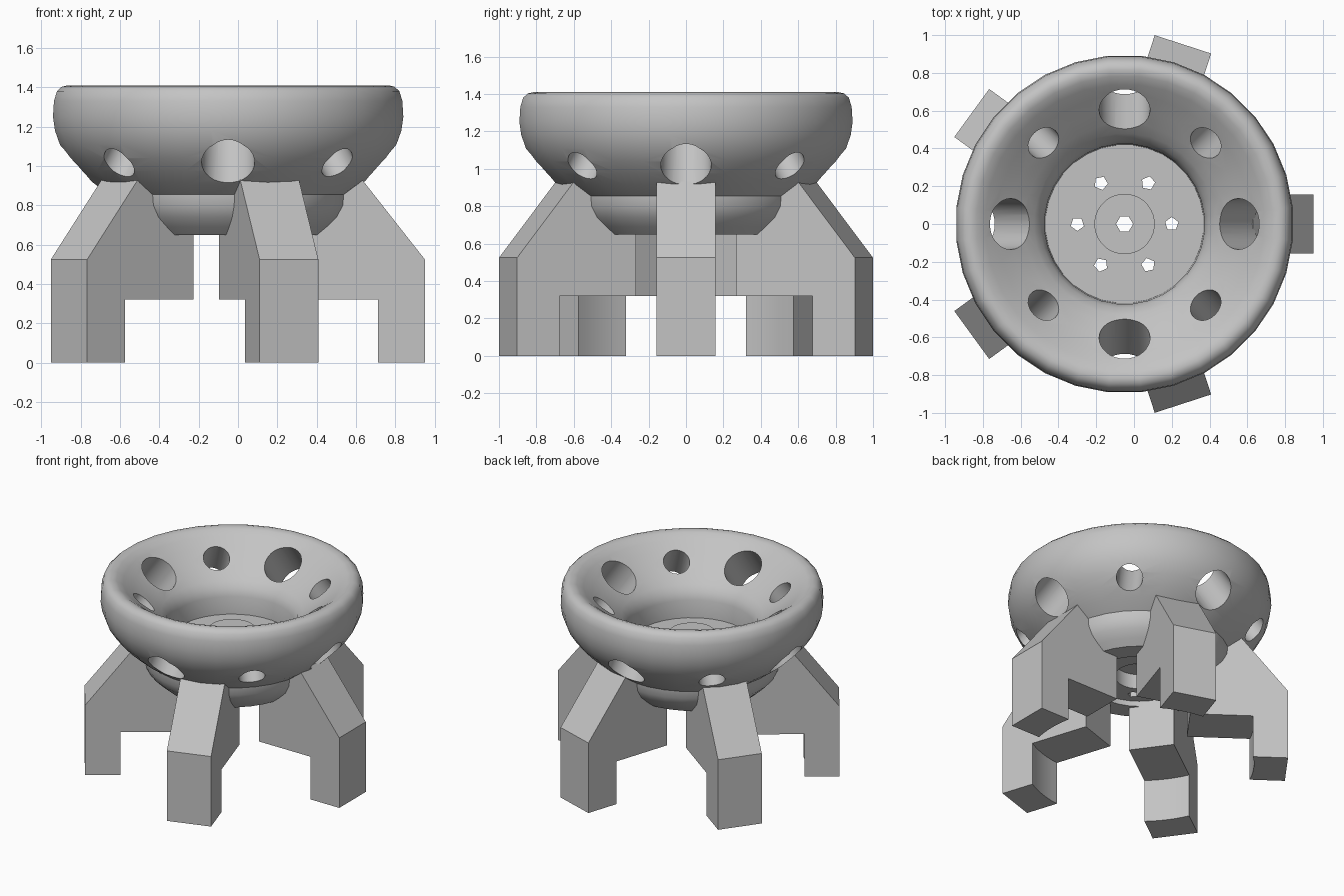
import bpy, bmesh, math
from mathutils import Matrix, Vector

if "Cube" in bpy.data.objects:
    bpy.data.objects.remove(bpy.data.objects["Cube"])

CX = -0.05  # rotation axis of the whole stand

grey = bpy.data.materials.new("plain grey")
grey.use_nodes = True
grey.diffuse_color = (0.55, 0.55, 0.55, 1)
grey.node_tree.nodes["Principled BSDF"].inputs["Base Color"].default_value = (0.55, 0.55, 0.55, 1)


def make_object(name, bm):
    bmesh.ops.recalc_face_normals(bm, faces=bm.faces)
    mesh = bpy.data.meshes.new(name)
    bm.to_mesh(mesh)
    bm.free()
    mesh.materials.append(grey)
    obj = bpy.data.objects.new(name, mesh)
    obj.location.x = CX
    bpy.context.collection.objects.link(obj)
    return obj


def select_only(obj):
    bpy.ops.object.select_all(action='DESELECT')
    bpy.context.view_layer.objects.active = obj
    obj.select_set(True)


def revolve(profile, sides):
    bm = bmesh.new()
    turn = Matrix.Rotation(math.pi / sides, 3, 'Z')
    verts = [bm.verts.new(turn @ Vector((r, 0, z))) for r, z in profile]
    edges = [bm.edges.new(pair) for pair in zip(verts, verts[1:])]
    bmesh.ops.spin(bm, geom=verts + edges, axis=(0, 0, 1), cent=(0, 0, 0),
                   angle=math.tau, steps=sides, use_merge=True)
    bmesh.ops.remove_doubles(bm, verts=bm.verts, dist=0.0005)
    return bm


def add_cylinder(bm, radius, length, sides, matrix):
    bmesh.ops.create_cone(bm, cap_ends=True, segments=sides, radius1=radius,
                          radius2=radius, depth=length, matrix=matrix)


# Bowl: thick rounded rim, sloping inside, stepped floor and hollow underside
bowl_profile = [
    (0, 1.015), (0.16, 1.015), (0.16, 0.93), (0.42, 0.93),
    (0.425, 1.06), (0.445, 1.115), (0.48, 1.155), (0.53, 1.2), (0.605, 1.26),
    (0.68, 1.32), (0.74, 1.37), (0.785, 1.4), (0.82, 1.41), (0.85, 1.403),
    (0.875, 1.38), (0.89, 1.33), (0.895, 1.25), (0.885, 1.18), (0.86, 1.11),
    (0.815, 1.04), (0.755, 0.975), (0.69, 0.915), (0.61, 0.855),
    (0.605, 0.8), (0.575, 0.74), (0.525, 0.69), (0.48, 0.65),
    (0.34, 0.65), (0.34, 0.69), (0.17, 0.69), (0.17, 0.8), (0, 0.8)]
bowl = make_object("bowl", revolve(bowl_profile, 32))

# Slanted vents, alternately large and small
cut = bmesh.new()
for i in range(8):
    place = (Matrix.Rotation(i * math.pi / 4, 4, 'Z')
             @ Matrix.Translation((0.695, 0, 1.14))
             @ Matrix.Rotation(math.radians(-35), 4, 'Y'))
    add_cylinder(cut, 0.09 if i % 2 else 0.135, 0.7, 32, place)

# Drain holes in the floor
add_cylinder(cut, 0.045, 1, 6, Matrix.Translation((0, 0, 0.9)) @ Matrix.Rotation(math.pi / 6, 4, 'Z'))
for i in range(6):
    place = Matrix.Rotation(i * math.pi / 3, 4, 'Z') @ Matrix.Translation((0.25, 0, 0.9))
    add_cylinder(cut, 0.037, 1, 5, place)
cutter = make_object("hole_cutter", cut)
cutter.hide_render = True

# Apply the cut, then drop the helper
boolean = bowl.modifiers.new("holes", 'BOOLEAN')
boolean.operation = 'DIFFERENCE'
boolean.solver = 'EXACT'
boolean.object = cutter
select_only(bowl)
bpy.ops.object.modifier_apply(modifier="holes")
bpy.data.objects.remove(cutter)
bpy.ops.object.shade_smooth_by_angle(angle=math.radians(38))


# Legs: flat sides, with the foot's inner face rounded about the central axis
def leg_section(y):
    foot = math.sqrt(0.777 ** 2 - y * y)
    return [(1, 0), (1, 0.525), (0.68, 0.932), (0.45, 0.932), (0.45, 0.67),
            (0.333, 0.67), (0.333, 0.32), (foot, 0.32), (foot, 0)]


def make_leg(name, angle):
    bm = bmesh.new()
    steps = 6
    rings = []
    for s in range(steps + 1):
        y = 0.157 * (2 * s / steps - 1)
        rings.append([bm.verts.new((x, y, z)) for x, z in leg_section(y)])
    for a, b in zip(rings, rings[1:]):
        for i in range(len(a)):
            j = (i + 1) % len(a)
            bm.faces.new((a[i], a[j], b[j], b[i]))
    bm.faces.new(rings[0])
    bm.faces.new(rings[-1])
    leg = make_object(name, bm)
    leg.rotation_euler.z = angle
    select_only(leg)
    bpy.ops.object.shade_smooth_by_angle(angle=math.radians(20))


for i, side in enumerate(("left", "back_left", "back_right", "front_right", "front_left")):
    make_leg(side + "_leg", i * math.tau / 5)
